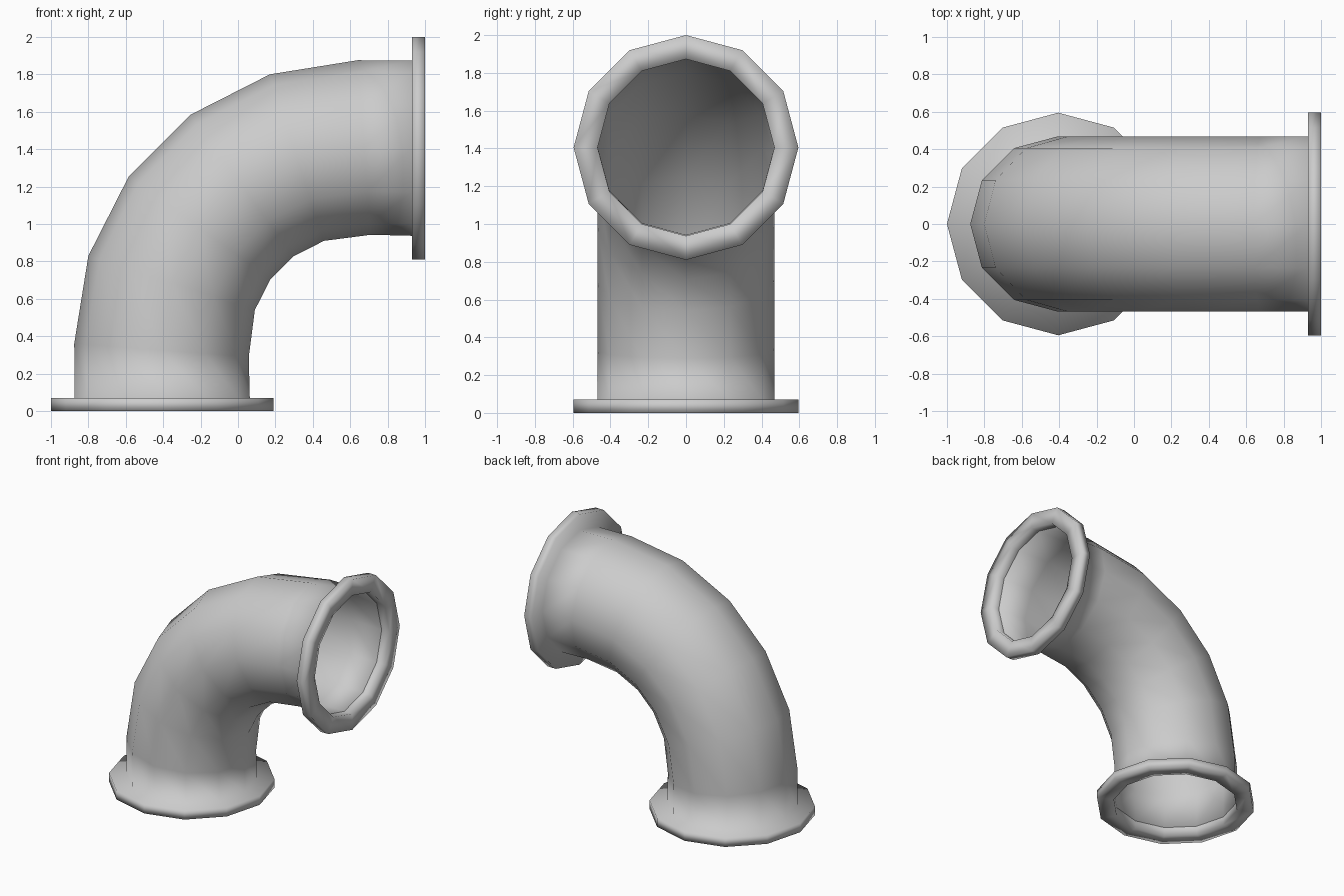
import bpy, bmesh
from math import sin, cos, pi, radians
from mathutils import Vector

if "Cube" in bpy.data.objects:
    bpy.data.objects.remove(bpy.data.objects["Cube"])

SIDES = 12
R_PIPE, R_FLANGE, T = 0.468, 0.595, 0.07
X0 = -0.405

# Lower half of the elbow: (centre x, centre z, tilt in degrees, radius)
half = [
    (X0, T, 0, R_PIPE),        # inner lip of the flange
    (X0, 0, 0, R_PIPE),        # flange face
    (X0, 0, 0, R_FLANGE),
    (X0, T, 0, R_FLANGE),      # flange back
    (X0, T, 0, R_PIPE),        # pipe start
    (-0.409, 0.325, 4.3, R_PIPE),
    (-0.355, 0.685, 18, R_PIPE),
    (-0.205, 0.98, 36, R_PIPE),
]
# Upper half is the mirror image across the elbow's diagonal
sections = half + [(1 - z, 1 - x, 90 - t, r) for x, z, t, r in reversed(half)]


def add_ring(bm, x, z, tilt, r):
    t = radians(tilt)
    out = Vector((-cos(t), 0, sin(t)))
    side = Vector((0, 1, 0))
    ring = []
    for k in range(SIDES):
        a = 2 * pi * k / SIDES
        ring.append(bm.verts.new(Vector((x, 0, z)) + r * (cos(a) * out + sin(a) * side)))
    return ring


# Loft the open pipe with its two end flanges
bm = bmesh.new()
rings = [add_ring(bm, *s) for s in sections]
for a, b in zip(rings, rings[1:]):
    for j in range(SIDES):
        k = (j + 1) % SIDES
        bm.faces.new((a[j], b[j], b[k], a[k])).smooth = True
mesh = bpy.data.meshes.new("elbow_pipe")
bm.to_mesh(mesh)
bm.free()
bpy.context.collection.objects.link(bpy.data.objects.new("elbow_pipe", mesh))
